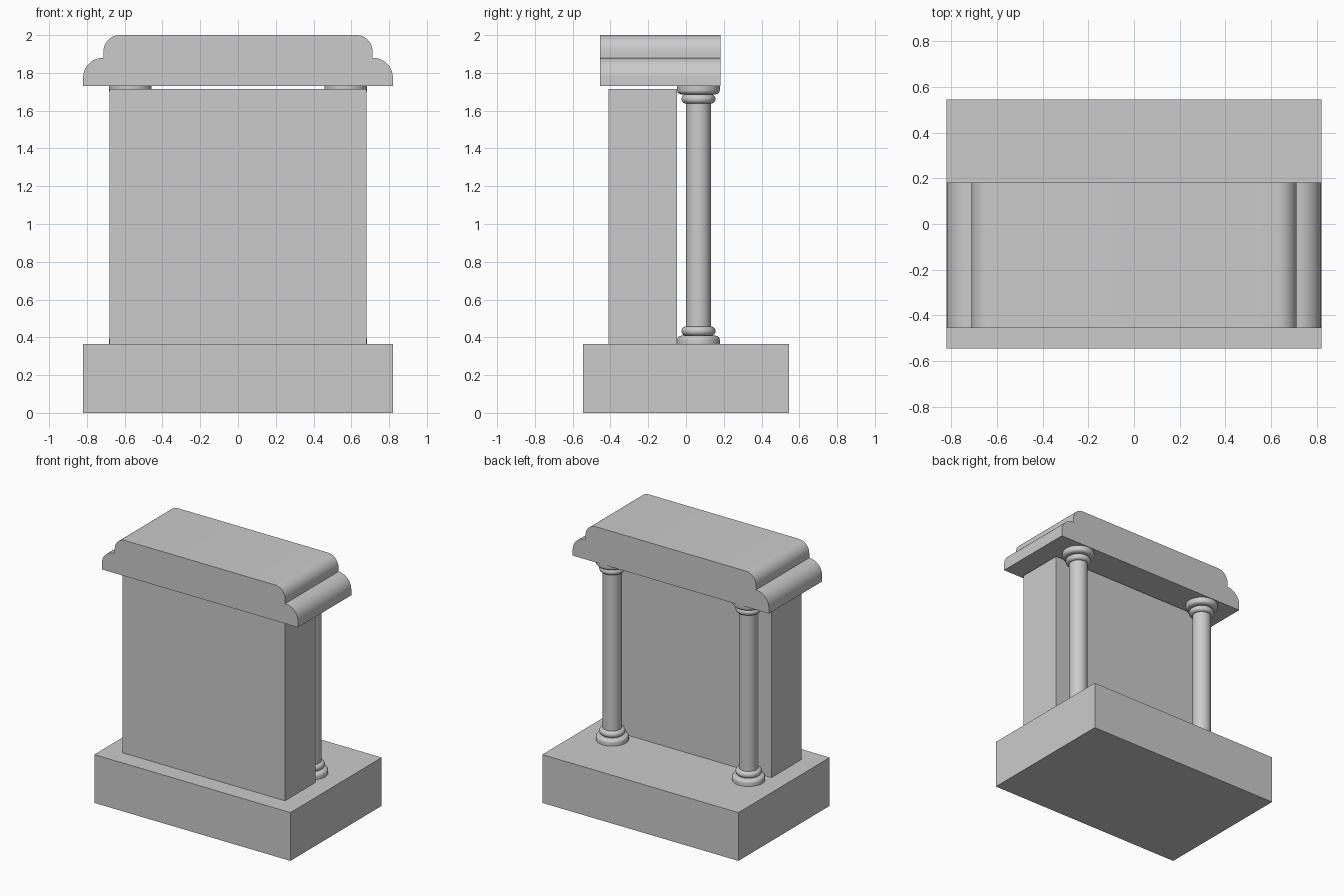
import bpy, bmesh
from math import sin, cos, pi, radians

if "Cube" in bpy.data.objects:
    bpy.data.objects.remove(bpy.data.objects["Cube"])


def finish(name, bm, smooth=False):
    bmesh.ops.remove_doubles(bm, verts=bm.verts, dist=1e-5)
    bmesh.ops.recalc_face_normals(bm, faces=bm.faces)
    mesh = bpy.data.meshes.new(name)
    bm.to_mesh(mesh)
    bm.free()
    obj = bpy.data.objects.new(name, mesh)
    bpy.context.collection.objects.link(obj)
    if smooth:
        bpy.ops.object.select_all(action='DESELECT')
        obj.select_set(True)
        bpy.context.view_layer.objects.active = obj
        bpy.ops.object.shade_smooth_by_angle(angle=radians(35))
    return obj


def box(name, lo, hi):
    bm = bmesh.new()
    bmesh.ops.create_cube(bm, size=1)
    for v in bm.verts:
        v.co = [(a + b) / 2 + c * (b - a) for a, b, c in zip(lo, hi, v.co)]
    return finish(name, bm)


def arc(cx, cz, rx, rz, a0, a1, n=10):
    angles = [radians(a0 + (a1 - a0) * i / n) for i in range(n + 1)]
    return [(cx + rx * cos(a), cz + rz * sin(a)) for a in angles]


def extrude_profile(name, points, y0, y1):
    bm = bmesh.new()
    face = bm.faces.new([bm.verts.new((x, y0, z)) for x, z in points])
    ext = bmesh.ops.extrude_face_region(bm, geom=[face])
    verts = [g for g in ext['geom'] if isinstance(g, bmesh.types.BMVert)]
    bmesh.ops.translate(bm, verts=verts, vec=(0, y1 - y0, 0))
    return finish(name, bm, True)


def lathe(name, points, x, y, steps=48):
    bm = bmesh.new()
    vs = [bm.verts.new((r, 0, z)) for r, z in points]
    es = [bm.edges.new(pair) for pair in zip(vs, vs[1:])]
    bmesh.ops.spin(bm, geom=vs + es, cent=(0, 0, 0), axis=(0, 0, 1),
                   angle=2 * pi, steps=steps)
    obj = finish(name, bm, True)
    obj.location = (x, y, 0)
    return obj


# Base block and upright slab
box("base", (-0.82, -0.545, 0), (0.82, 0.545, 0.365))
box("slab", (-0.68, -0.41, 0.365), (0.68, -0.047, 1.715))

# Cap with two stepped quarter rounds on each side
half = ([(0.82, 1.73)] + arc(0.715, 1.775, 0.105, 0.105, 0, 90)
        + [(0.712, 1.88)] + arc(0.627, 1.915, 0.085, 0.085, 0, 90))
half = [p for i, p in enumerate(half) if i == 0 or p != half[i - 1]]
cap = half + [(-x, z) for x, z in reversed(half)]
extrude_profile("cap", cap, -0.455, 0.182)

# Column moulding: plinth round, ring, then shaft; mirrored for the capital
foot = ([(0, 0), (0.113, 0), (0.113, 0.022)]
        + arc(0.087, 0.022, 0.026, 0.022, 15, 90, 6)
        + arc(0.068, 0.068, 0.022, 0.024, -90, 90, 12)
        + [(0.066, 0.092)])
bottom, top = 0.365, 1.73
column = ([(r, bottom + h) for r, h in foot]
          + [(r, top - h) for r, h in reversed(foot)])
for side, x in (("left", -0.57), ("right", 0.57)):
    lathe(side + "_column", column, x, 0.066)
